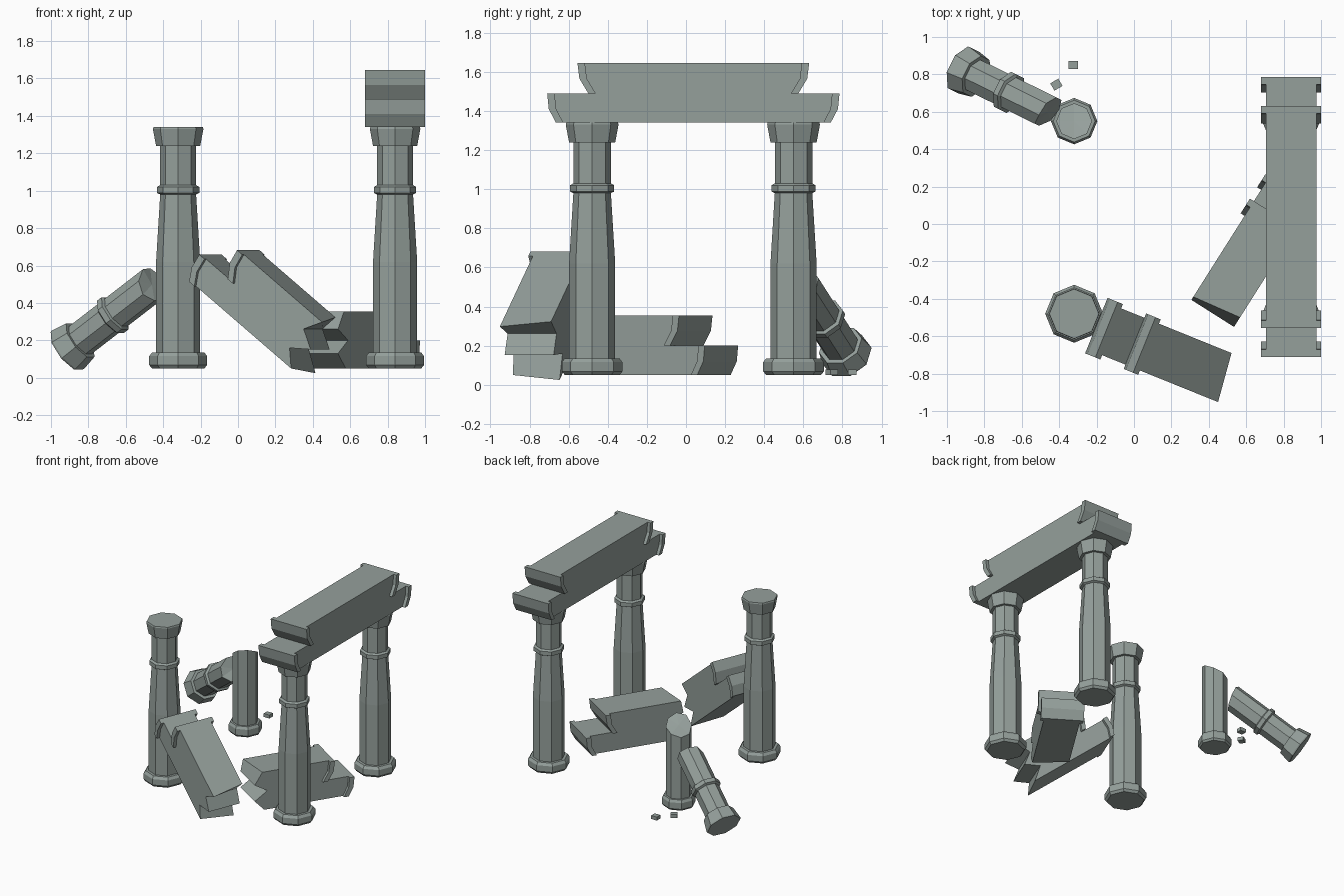
import bpy, bmesh, math, random
from mathutils import Matrix, Vector

if "Cube" in bpy.data.objects:
    bpy.data.objects.remove(bpy.data.objects["Cube"])

random.seed(4)
stone = bpy.data.materials.new("grey_green_stone")
stone.diffuse_color = (0.30, 0.35, 0.33, 1)
stone.use_nodes = True
stone.node_tree.nodes["Principled BSDF"].inputs["Base Color"].default_value = stone.diffuse_color


def finish(bm, name, matrix):
    bmesh.ops.recalc_face_normals(bm, faces=bm.faces)
    me = bpy.data.meshes.new(name)
    bm.to_mesh(me)
    bm.free()
    me.materials.append(stone)
    ob = bpy.data.objects.new(name, me)
    ob.matrix_world = matrix
    bpy.context.collection.objects.link(ob)
    return ob


def frame(origin, x, z):
    """Matrix with local x along x and local z near z."""
    x = Vector(x).normalized()
    y = Vector(z).cross(x).normalized()
    z = x.cross(y)
    m = Matrix((x, y, z)).transposed().to_4x4()
    m.translation = Vector(origin)
    return m


def lathe(name, profile, matrix, jag_ring=None, slant=0.0, roll=0.0):
    """Eight-sided turned shape; one end ring may be a rough break."""
    bm = bmesh.new()
    rings = []
    for k, (r, z) in enumerate(profile):
        ring = []
        for i in range(8):
            a = i * math.pi / 4 + roll
            dz = 0
            if k == jag_ring:
                dz = slant * math.cos(a + math.pi / 4) + random.uniform(-.012, .012)
            ring.append(bm.verts.new((r * math.cos(a), r * math.sin(a), z + dz)))
        rings.append(ring)
    for a, b in zip(rings, rings[1:]):
        for i in range(8):
            j = (i + 1) % 8
            bm.faces.new((a[i], a[j], b[j], b[i]))
    for k in (0, len(rings) - 1):
        ring = rings[k]
        if k == jag_ring:
            c = bm.verts.new((0, 0, profile[k][1]))
            for i in range(8):
                bm.faces.new((ring[i], ring[(i + 1) % 8], c))
        else:
            bm.faces.new(ring)
    return finish(bm, name, matrix)


def prism(bm, pts, half):
    """Extrude (s, t, skew) points across the width."""
    sides = [[bm.verts.new((s + k * w, w, t)) for s, t, k in pts] for w in (-half, half)]
    n = len(pts)
    for i in range(n):
        j = (i + 1) % n
        bm.faces.new((sides[0][i], sides[0][j], sides[1][j], sides[1][i]))
    bm.faces.new(sides[0])
    bm.faces.new(sides[1])


# Stepped end profile of a beam: (distance from end, height)
LOWER = [(.045, 0), (.008, .07), (0, .15)]
UPPER = [(.21, .15), (.165, .225), (.155, .305)]
LENGTH = 1.495


def beam(name, matrix, broken=None):
    bm = bmesh.new()
    end = [(s + .01, t, 0) for s, t in LOWER + UPPER]
    mirror = [(LENGTH - s, t, 0) for s, t, _ in end]
    prism(bm, end + (broken or mirror)[::-1], .135)
    # wider lips at each finished end
    for tier in (LOWER, UPPER):
        lip = [(s, t, 0) for s, t in tier] + [(s + .038, t, 0) for s, t in tier[::-1]]
        prism(bm, lip, .16)
        if not broken:
            prism(bm, [(LENGTH - s, t, 0) for s, t, _ in lip], .16)
    return finish(bm, name, matrix)


# Whole columns
CAPITAL = [(.096, .98), (.113, .988), (.113, 1.02), (.096, 1.03), (.096, 1.24),
           (.118, 1.24), (.135, 1.33), (.132, 1.34)]
COLUMN = [(.14, .05), (.155, .068), (.155, .115), (.14, .135), (.118, .135), (.118, .62)] + CAPITAL
for name, x, y in (("front_left_column", -.32, -.48), ("front_right_column", .84, -.48),
                   ("back_right_column", .84, .55)):
    lathe(name, COLUMN, Matrix.Translation((x, y, 0)))

# Broken column stump and its fallen top
STUMP = [(.112, .05), (.124, .065), (.124, .115), (.112, .135), (.096, .135), (.096, .69)]
lathe("broken_column_stump", STUMP, Matrix.Translation((-.32, .55, 0)), jag_ring=5, slant=.05)
axis = Vector((-.457, .226, -.353))
lie = Matrix.Translation((-.46, .60, .497)) @ axis.to_track_quat('Z', 'Y').to_matrix().to_4x4()
lathe("fallen_column_top", [(.096, 0)] + [(r, z - .72) for r, z in CAPITAL], lie,
      jag_ring=0, slant=.03, roll=math.pi / 8)

# Standing beam over the right columns
beam("standing_beam", frame((.84, -.71, 1.34), (0, 1, 0), (0, 0, 1)))

# Two halves of the fallen beam with matching zigzag breaks
BREAK = [(.806, 0, .15), (.71, .08, 0), (.81, .15, 0), (.71, .21, 0), (.75, .305, -.15)]
tilt = math.radians(38.7)
c, s = math.cos(tilt), math.sin(tilt)
beam("leaning_beam_half", frame((-.234, -.53, .541), (c * .927, -c * .375, -s), (0, 0, 1)), BREAK)
beam("lying_beam_half", frame((.838, .181, .05), (-.535, -.845, 0), (0, 0, 1)),
     [(1.49 - d, t, k) for d, t, k in BREAK])

# Small rubble
for i, (x, y, a) in enumerate(((-.325, .85, 0), (-.415, .745, 30))):
    bm = bmesh.new()
    bmesh.ops.create_cube(bm, size=1, matrix=Matrix.Diagonal((.05, .045, .028, 1)))
    finish(bm, f"rubble_{i + 1}", Matrix.Translation((x, y, .064)) @ Matrix.Rotation(math.radians(a), 4, 'Z'))
